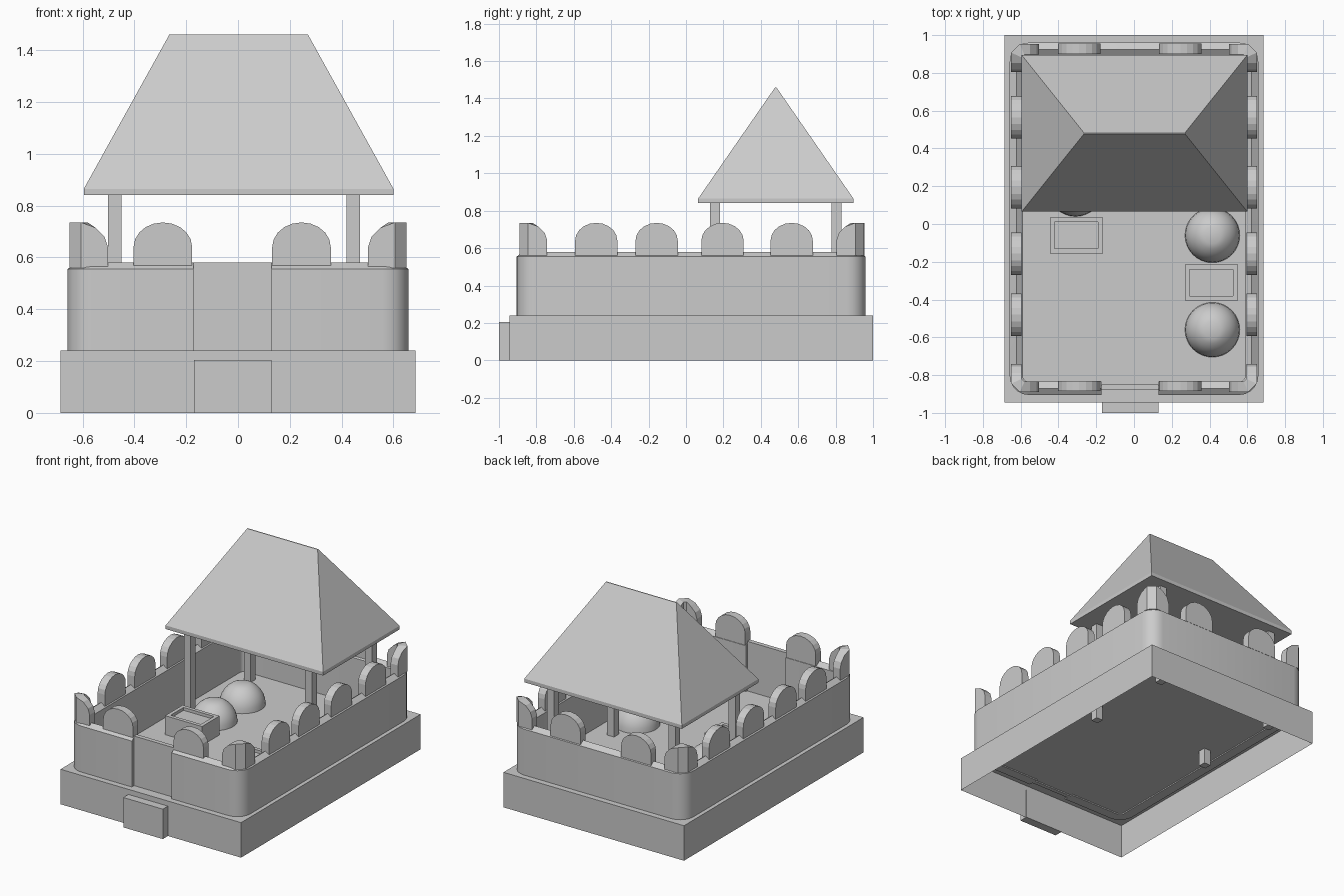
import bpy, bmesh
from math import cos, sin, pi, sqrt
from mathutils import Vector

if "Cube" in bpy.data.objects:
    bpy.data.objects.remove(bpy.data.objects["Cube"])

stone = bpy.data.materials.new("light grey")
stone.use_nodes = True
stone.diffuse_color = (0.6, 0.6, 0.6, 1)
stone.node_tree.nodes["Principled BSDF"].inputs["Base Color"].default_value = (0.6, 0.6, 0.6, 1)


def finish(name, bm, smooth=False):
    bmesh.ops.recalc_face_normals(bm, faces=bm.faces)
    mesh = bpy.data.meshes.new(name)
    bm.to_mesh(mesh)
    bm.free()
    mesh.materials.append(stone)
    ob = bpy.data.objects.new(name, mesh)
    bpy.context.collection.objects.link(ob)
    if smooth:
        bpy.ops.object.select_all(action='DESELECT')
        ob.select_set(True)
        bpy.context.view_layer.objects.active = ob
        bpy.ops.object.shade_smooth_by_angle(angle=pi / 6)
    return ob


def loft(name, loops, closed=False, caps=True, smooth=False):
    """Skin equal-length vertex loops; optionally cap the two ends."""
    bm = bmesh.new()
    rows = [[bm.verts.new(p) for p in loop] for loop in loops]
    n = len(rows[0])
    for a, b in zip(rows, rows[1:]):
        for i in range(n):
            j = (i + 1) % n
            bm.faces.new((a[i], a[j], b[j], b[i]))
    if caps:
        bm.faces.new(rows[0])
        bm.faces.new(rows[-1])
    return finish(name, bm, smooth)


def rect(x0, x1, y0, y1, z):
    return [(x0, y0, z), (x1, y0, z), (x1, y1, z), (x0, y1, z)]


def box(name, x0, x1, y0, y1, z0, z1):
    return loft(name, [rect(x0, x1, y0, y1, z0), rect(x0, x1, y0, y1, z1)])


# Plinth: hollow shell, open underneath
bm = bmesh.new()
low = [bm.verts.new(p) for p in rect(-.685, .685, -.945, 1, 0)]
top = [bm.verts.new(p) for p in rect(-.685, .685, -.945, 1, .24)]
bm.faces.new(top)
for i in range(4):
    j = (i + 1) % 4
    bm.faces.new((low[i], low[j], top[j], top[i]))
finish("plinth", bm)
box("front_step", -.17, .13, -1, -.94, 0, .205)


# Wall: ridged section swept round a rounded rectangle, open at the gate
def wall_path(inset):
    pts = [(.13, -.905 + inset)]
    r, outer = .1 - inset, .1
    for k, (x, y) in enumerate([(.658, -.905), (.658, .96), (-.658, .96), (-.658, -.905)]):
        cx = x - outer if x > 0 else x + outer
        cy = y - outer if y > 0 else y + outer
        for s in range(6):
            a = -pi / 2 + k * pi / 2 + s * pi / 10
            pts.append((cx + r * cos(a), cy + r * sin(a)))
    pts.append((-.172, -.905 + inset))
    return pts


section = [(0, .232), (0, .555), (.035, .58), (.07, .555), (.07, .232)]
paths = [[(x, y, z) for x, y in wall_path(o)] for o, z in section]
loft("curtain_wall", list(zip(*paths)), smooth=True)
box("gate_panel", -.172, .13, -.88, -.85, .232, .58)


# Battlements: arched plates, each a row of columns (outer, inner, height)
def battlement(name, columns):
    loops = []
    for (ox, oy), (ix, iy), h in columns:
        loops.append([(ox, oy, .56), (ix, iy, .56), (ix, iy, h), (ox, oy, h)])
    loft(name, loops)


def arch(name, centre, along, inward):
    cols = []
    for k in range(11):
        u = -cos(pi * k / 10)
        p = Vector(centre) + Vector(along) * .113 * u
        q = p + Vector(inward) * .055
        cols.append((p, q, .64 + .095 * sqrt(max(0, 1 - u * u))))
    battlement(name, cols)


for x in (-.29, .245):
    arch("front_battlement", (x, -.885), (1, 0), (0, 1))
    arch("back_battlement", (x, .955), (1, 0), (0, -1))
for y in (-.48, -.157, .195, .565):
    for s in (-1, 1):
        arch("side_battlement", (s * .65, y), (0, 1), (-s, 0))

# Corner battlements: the same arch folded round the corner
half = [(.148, .148, .64), (.135, .135, .68), (.1, .1, .715), (.045, .07, .735)]
for sx in (-1, 1):
    for sy, y in ((-1, -.89), (1, .952)):
        cols = [((sx * (.65 - a), y), (sx * (.65 - b), y - sy * .055), h) for a, b, h in half]
        cols += [((sx * .65, y - sy * a), (sx * .595, y - sy * b), h) for a, b, h in reversed(half)]
        battlement("corner_battlement", cols)

# Pavilion: four posts and a hipped roof
for x in (-.475, .445):
    for y in (.155, .805):
        box("pavilion_post", x - .026, x + .026, y - .026, y + .026, .13, .86)
loft("hipped_roof", [rect(-.595, .6, .065, .895, .84), rect(-.595, .6, .065, .895, .865),
                     rect(-.265, .27, .477, .483, 1.46)])

# Domes with a small flat cap
for x, y in ((.415, -.06), (.415, -.56), (-.31, .185), (-.31, .49)):
    rings = []
    for k in range(7):
        a = k * .4 * pi / 6
        rings.append((.145 * cos(a), .24 + .152 * sin(a)))
    loops = [[(x + r * cos(t * pi / 16), y + r * sin(t * pi / 16), z) for t in range(32)]
             for r, z in rings]
    loft("dome", loops, smooth=True)

# Troughs with a sunken top
for x, y in ((-.305, -.06), (.41, -.31)):
    def level(w, d, z):
        return rect(x - w, x + w, y - d, y + d, z)
    loft("trough", [level(.14, .095, .24), level(.14, .095, .37),
                    level(.115, .07, .37), level(.115, .07, .35)])
